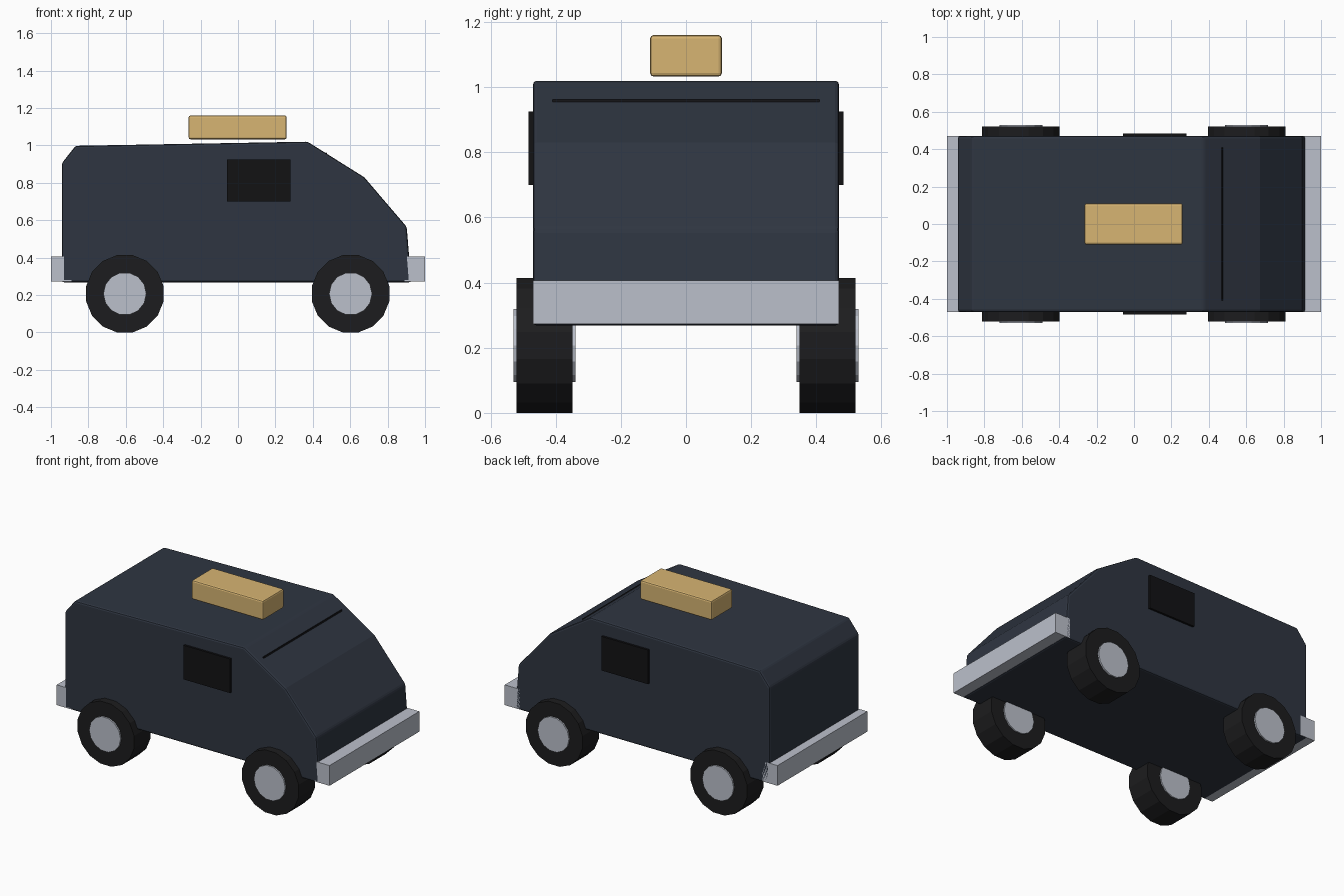
import bpy, bmesh, math
from mathutils import Matrix, Vector

if "Cube" in bpy.data.objects:
    bpy.data.objects.remove(bpy.data.objects["Cube"])


def material(name, rgb):
    m = bpy.data.materials.new(name)
    m.diffuse_color = (*rgb, 1)
    m.use_nodes = True
    m.node_tree.nodes["Principled BSDF"].inputs["Base Color"].default_value = m.diffuse_color
    return m


NAVY = material("navy_paint", (0.028, 0.036, 0.053))
BLACK = material("black_rubber", (0.012, 0.012, 0.013))
GLASS = material("dark_glass", (0.006, 0.006, 0.007))
SILVER = material("silver", (0.50, 0.53, 0.60))
AMBER = material("amber", (0.68, 0.46, 0.17))


def finish(name, bm, mat, bevel=0):
    bmesh.ops.recalc_face_normals(bm, faces=bm.faces)
    me = bpy.data.meshes.new(name)
    bm.to_mesh(me)
    bm.free()
    me.materials.append(mat)
    ob = bpy.data.objects.new(name, me)
    bpy.context.collection.objects.link(ob)
    if bevel:
        mod = ob.modifiers.new("bevel", 'BEVEL')
        mod.width, mod.segments = bevel, 2
    return ob


def box(name, x, y, z, mat, bevel=0):
    bm = bmesh.new()
    size = [b - a for a, b in (x, y, z)]
    mid = Vector([(a + b) / 2 for a, b in (x, y, z)])
    bmesh.ops.create_cube(bm, size=1, matrix=Matrix.Translation(mid) @ Matrix.Diagonal((*size, 1)))
    return finish(name, bm, mat, bevel)


def disc(name, x, y0, y1, z, radius, sides, mat):
    # cylinder lying along y, turned half a step so a flat rests on the ground
    bm = bmesh.new()
    bmesh.ops.create_cone(bm, cap_ends=True, segments=sides, radius1=radius, radius2=radius,
                          depth=y1 - y0, matrix=Matrix.Translation((x, (y0 + y1) / 2, z))
                          @ Matrix.Rotation(math.pi / 2, 4, 'X')
                          @ Matrix.Rotation(math.pi / sides, 4, 'Z'))
    return finish(name, bm, mat)


# Body: side profile extruded across the width
profile = [(-0.942, 0.268), (0.926, 0.268), (0.902, 0.565), (0.675, 0.83),
           (0.372, 1.02), (-0.868, 0.998), (-0.942, 0.905)]
bm = bmesh.new()
side = bm.faces.new([bm.verts.new((x, -0.47, z)) for x, z in profile])
ext = bmesh.ops.extrude_face_region(bm, geom=[side])
bmesh.ops.translate(bm, vec=(0, 0.94, 0), verts=[v for v in ext['geom'] if isinstance(v, bmesh.types.BMVert)])
finish("body", bm, NAVY, 0.012)

# Windscreen: sunk in the body, only its top edge shows
bm = bmesh.new()
top = Vector((0.468, 0, 0.961))
tilt = Matrix.Translation(top) @ Matrix.Rotation(math.radians(-20), 4, 'Y')
bmesh.ops.create_cube(bm, size=1, matrix=tilt @ Matrix.Translation((0, 0, -0.12))
                      @ Matrix.Diagonal((0.012, 0.82, 0.24, 1)))
for v in bm.verts:  # keep the slab inside the sloping nose
    if v.co.z < 0.8:
        v.co.x = min(v.co.x, 0.56)
finish("windscreen", bm, GLASS)

# Roof box and bumpers
box("roof_box", (-0.264, 0.26), (-0.11, 0.11), (1.033, 1.16), AMBER, 0.01)
box("front_bumper", (0.89, 1.0), (-0.47, 0.47), (0.273, 0.407), SILVER)
box("rear_bumper", (-1.0, -0.89), (-0.47, 0.47), (0.273, 0.407), SILVER)

# Side windows, wheels and hubs, mirrored left and right
for s, label in ((-1, "right"), (1, "left")):
    box(f"{label}_window", (-0.06, 0.281), sorted((s * 0.44, s * 0.484)), (0.70, 0.926), GLASS)
    for x, end in ((-0.605, "rear"), (0.602, "front")):
        disc(f"{end}_{label}_tyre", x, *sorted((s * 0.348, s * 0.52)), 0.207, 0.211, 16, BLACK)
        disc(f"{end}_{label}_hub", x, *sorted((s * 0.34, s * 0.53)), 0.207, 0.115, 14, SILVER)
